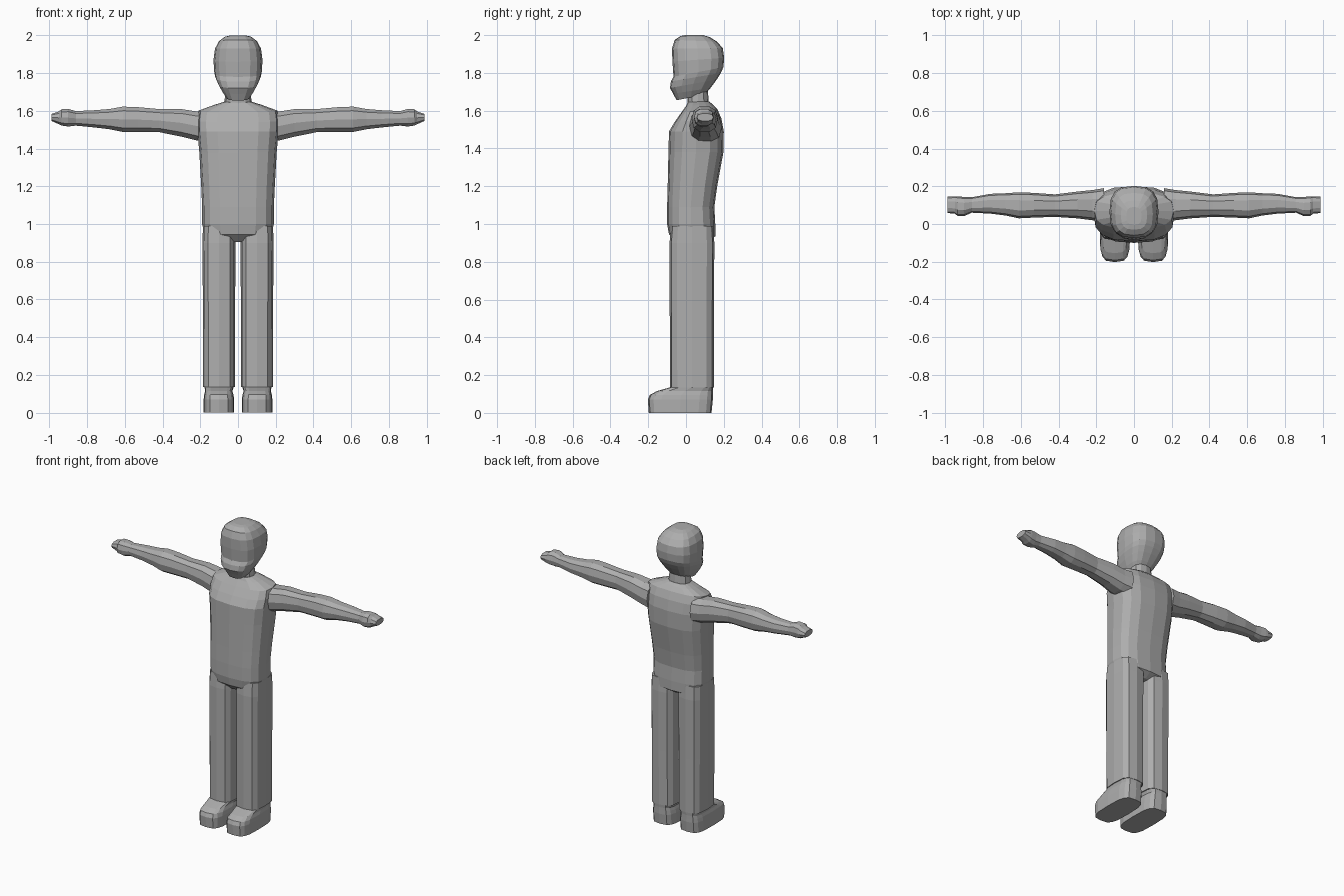
import bpy, bmesh, math

grey = bpy.data.materials.new("plain_grey")
grey.diffuse_color = (0.42, 0.42, 0.42, 1)


def outline(count, power):
    """Unit rounded-square outline."""
    pts = []
    for i in range(count):
        a = 2 * math.pi * i / count
        c, s = math.cos(a), math.sin(a)
        pts.append((math.copysign(abs(c) ** (2 / power), c),
                    math.copysign(abs(s) ** (2 / power), s)))
    return pts


def loft(name, rings, place, count=12, power=2.8, mirror=False):
    """Skin a row of rings; place(ring, u, v) gives each point."""
    bm = bmesh.new()
    loops = [[bm.verts.new(place(r, u, v)) for u, v in outline(count, power)] for r in rings]
    for a, b in zip(loops, loops[1:]):
        for i in range(count):
            j = (i + 1) % count
            bm.faces.new((a[i], a[j], b[j], b[i]))
    bm.faces.new(loops[0][::-1])
    bm.faces.new(loops[-1])
    bmesh.ops.recalc_face_normals(bm, faces=bm.faces)
    mesh = bpy.data.meshes.new(name)
    bm.to_mesh(mesh)
    bm.free()
    mesh.materials.append(grey)
    obj = bpy.data.objects.new(name, mesh)
    bpy.context.collection.objects.link(obj)
    if mirror:
        obj.modifiers.new("mirror", 'MIRROR')
    return obj


def mix(lo, hi, t):
    return lo + (hi - lo) * (t + 1) / 2


# ring: front z, back z, half width, front y, back y
def upright(r, u, v):
    return (r[2] * u, mix(r[3], r[4], v), mix(r[0], r[1], v))


# ring: z, inner x, outer x, front y, back y
def side_column(r, u, v):
    return (mix(r[1], r[2], u), mix(r[3], r[4], v), r[0])


# ring: x, bottom z, top z, front y, back y
def sideways(r, u, v):
    return (r[0], mix(r[3], r[4], u), mix(r[1], r[2], v))


# Torso, from crotch to collar
loft("torso", [
    (0.905, 0.905, 0.06, -0.05, 0.11),
    (0.945, 0.935, 0.175, -0.09, 0.155),
    (1.00, 1.00, 0.19, -0.10, 0.155),
    (1.09, 1.09, 0.19, -0.10, 0.15),
    (1.20, 1.20, 0.195, -0.097, 0.165),
    (1.38, 1.38, 0.205, -0.093, 0.198),
    (1.49, 1.49, 0.215, -0.09, 0.20),
    (1.54, 1.56, 0.217, -0.06, 0.187),
    (1.59, 1.61, 0.21, -0.025, 0.165),
    (1.625, 1.635, 0.13, 0.0, 0.14),
    (1.645, 1.65, 0.075, 0.01, 0.12)], upright, 16)

# Neck
loft("neck", [
    (1.60, 1.60, 0.085, 0.0, 0.14),
    (1.645, 1.65, 0.072, 0.008, 0.12),
    (1.72, 1.72, 0.065, 0.005, 0.115)], upright, power=2.3)

# Head with a slight muzzle below the brow
loft("head", [
    (1.655, 1.685, 0.06, -0.05, 0.10),
    (1.69, 1.72, 0.085, -0.068, 0.13),
    (1.72, 1.765, 0.105, -0.085, 0.163),
    (1.755, 1.80, 0.12, -0.08, 0.185),
    (1.78, 1.83, 0.126, -0.066, 0.198),
    (1.86, 1.88, 0.13, -0.072, 0.202),
    (1.93, 1.93, 0.122, -0.074, 0.195),
    (1.975, 1.965, 0.10, -0.06, 0.165),
    (1.995, 1.99, 0.07, -0.03, 0.125),
    (2.00, 2.00, 0.04, -0.005, 0.09)], upright, 16)

# Arms, shoulder to fingertips with the thumb bump near the end
loft("arms", [
    (0.16, 1.43, 1.60, 0.01, 0.19),
    (0.22, 1.44, 1.60, 0.02, 0.18),
    (0.30, 1.46, 1.612, 0.03, 0.172),
    (0.42, 1.485, 1.612, 0.038, 0.157),
    (0.53, 1.485, 1.622, 0.034, 0.165),
    (0.61, 1.485, 1.625, 0.03, 0.168),
    (0.68, 1.50, 1.612, 0.045, 0.163),
    (0.76, 1.51, 1.605, 0.055, 0.16),
    (0.86, 1.52, 1.60, 0.06, 0.142),
    (0.90, 1.515, 1.612, 0.042, 0.143),
    (0.935, 1.52, 1.61, 0.043, 0.147),
    (0.95, 1.528, 1.598, 0.055, 0.147),
    (0.988, 1.545, 1.585, 0.058, 0.145)], sideways, 10, 2.5, True)

# Trouser legs
loft("legs", [
    (0.135, 0.015, 0.185, -0.085, 0.147),
    (0.50, 0.015, 0.186, -0.086, 0.148),
    (0.90, 0.014, 0.188, -0.087, 0.15),
    (0.99, 0.012, 0.186, -0.08, 0.145)], side_column, power=3.4, mirror=True)

# Shoes: long sole rising to the ankle
loft("shoes", [
    (0.0, 0.02, 0.182, -0.197, 0.135),
    (0.07, 0.02, 0.182, -0.202, 0.142),
    (0.095, 0.024, 0.179, -0.192, 0.142),
    (0.115, 0.03, 0.174, -0.155, 0.142),
    (0.138, 0.022, 0.178, -0.075, 0.143)], side_column, 16, 3.6, True)
